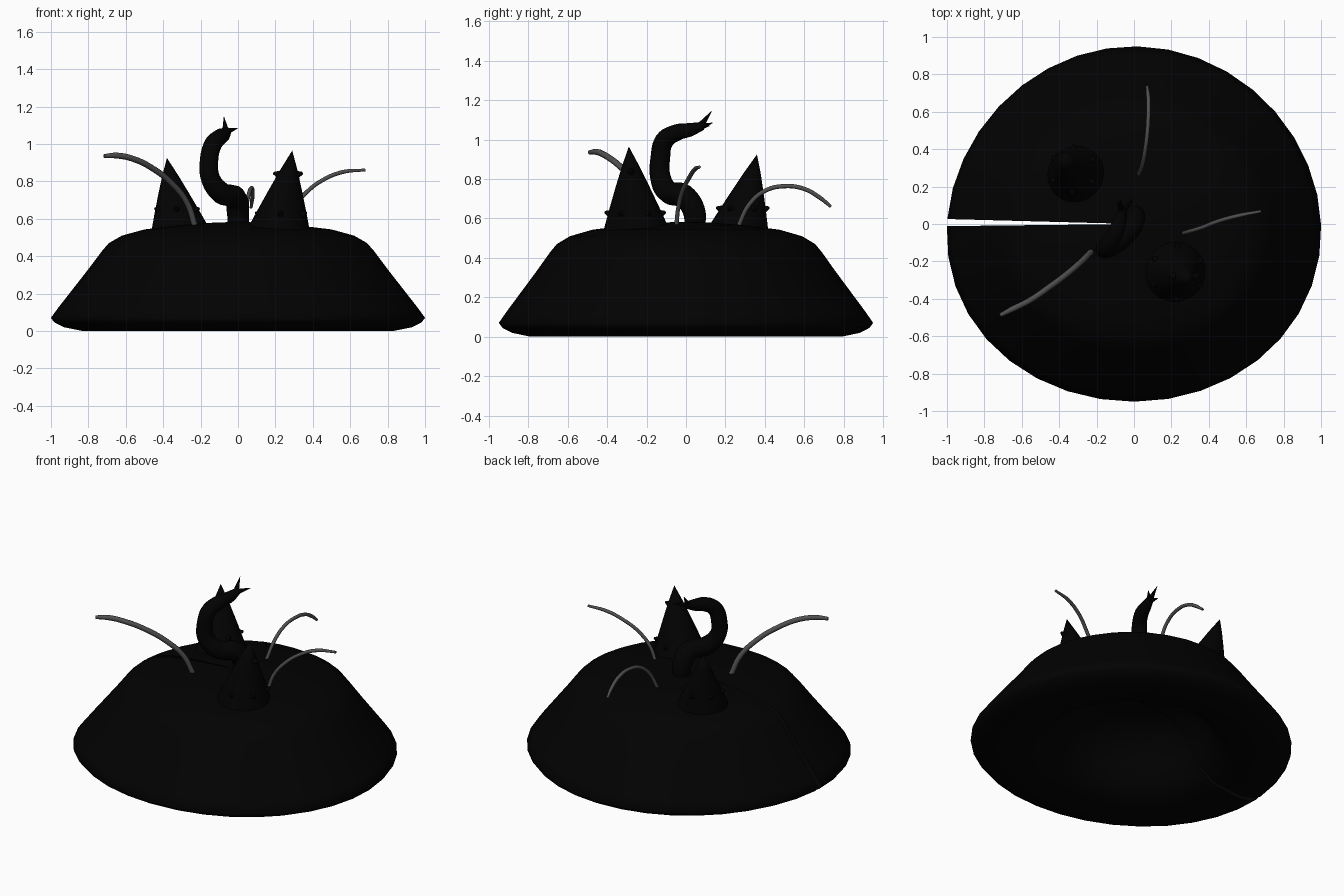
import bpy, bmesh, math
from mathutils import Vector, Matrix

if "Cube" in bpy.data.objects:
    bpy.data.objects.remove(bpy.data.objects["Cube"])


def material(name, v):
    m = bpy.data.materials.new(name)
    m.diffuse_color = (v, v, v, 1)
    m.use_nodes = True
    m.node_tree.nodes["Principled BSDF"].inputs["Base Color"].default_value = m.diffuse_color
    return m


DARK = material("near_black", 0.0005)
GREY = material("dark_grey", 0.08)


def finish(name, bm, mat, angle=40):
    me = bpy.data.meshes.new(name)
    bm.to_mesh(me)
    bm.free()
    ob = bpy.data.objects.new(name, me)
    bpy.context.collection.objects.link(ob)
    me.materials.append(mat)
    bpy.ops.object.select_all(action='DESELECT')
    ob.select_set(True)
    bpy.context.view_layer.objects.active = ob
    bpy.ops.object.shade_smooth_by_angle(angle=math.radians(angle))
    return ob


def tube(name, pts, radii, mat, res=6):
    cu = bpy.data.curves.new(name, 'CURVE')
    cu.dimensions = '3D'
    cu.bevel_depth = 1.0
    cu.bevel_resolution = 3
    cu.resolution_u = res
    cu.use_fill_caps = True
    sp = cu.splines.new('BEZIER')
    sp.bezier_points.add(len(pts) - 1)
    for bp, p, r in zip(sp.bezier_points, pts, radii):
        bp.co = p
        bp.radius = r
        bp.handle_left_type = bp.handle_right_type = 'AUTO'
    cu.materials.append(mat)
    ob = bpy.data.objects.new(name, cu)
    bpy.context.collection.objects.link(ob)
    return ob


# Mound: thick hollow shell revolved with a narrow slit left open on the -x side
profile = [(0, .385), (.2, .375), (.32, .335), (.41, .265), (.47, .18), (.53, .085), (.62, .025),
           (.83, 0), (.93, .02), (.98, .045), (1, .07), (.96, .125), (.80, .33), (.725, .43),
           (.69, .47), (.62, .51), (.5, .543), (.3, .567), (.12, .58), (0, .583)]
SEG = 36
bm = bmesh.new()
start, end = -math.pi + .012, math.pi - .028
rings = []
for i in range(SEG + 1):
    a = start + (end - start) * i / SEG
    c, s = math.cos(a), math.sin(a)
    # slightly wider towards the front, most on the left
    k = .055 if c < 0 else .04
    rings.append([bm.verts.new((r * c * (1 - k * r * s), .95 * r * s, z)) for r, z in profile])
for a, b in zip(rings, rings[1:]):
    for j in range(len(profile) - 1):
        bm.faces.new((a[j], b[j], b[j + 1], a[j + 1]))
bmesh.ops.remove_doubles(bm, verts=bm.verts, dist=1e-5)
finish("mound", bm, DARK, 80)


# Leaning horns studded with small thorns
def horn(name, base, apex, radius, thorn_rows):
    base, apex = Vector(base), Vector(apex)
    bm = bmesh.new()
    levels = [(0, 1), (.25, .77), (.5, .53), (.75, .28)]
    n = 24
    loops = []
    for t, k in levels:
        c = base.lerp(apex, t)
        loops.append([bm.verts.new(c + Vector((math.cos(q), math.sin(q), 0)) * radius * k)
                      for q in (math.tau * i / n for i in range(n))])
    top = bm.verts.new(apex)
    for a, b in zip(loops, loops[1:]):
        for i in range(n):
            bm.faces.new((a[i], a[(i + 1) % n], b[(i + 1) % n], b[i]))
    for i in range(n):
        bm.faces.new((loops[-1][i], loops[-1][(i + 1) % n], top))
    bm.faces.new(loops[0][::-1])
    for t, count, turn in thorn_rows:
        for i in range(count):
            q = turn + math.tau * i / count
            d = Vector((math.cos(q), math.sin(q), .3)).normalized()
            p = base.lerp(apex, t) + Vector((d.x, d.y, 0)) * radius * (1 - t * .95)
            m = Matrix.Translation(p + d * .006) @ d.to_track_quat('Z', 'Y').to_matrix().to_4x4()
            bmesh.ops.create_cone(bm, cap_ends=True, segments=10, radius1=.026, radius2=.006,
                                  depth=.04, matrix=m)
    finish(name, bm, DARK)


horn("front_horn", (.215, -.25, .54), (.29, -.29, .965), .168, [(.2, 6, .5), (.7, 2, 0)])
horn("back_horn", (-.305, .26, .54), (-.38, .36, .925), .157, [(.28, 6, .5)])

# Twisting central stalk
tube("stalk", [(0, .045, .55), (0, .04, .64), (-.015, -.01, .712), (-.085, -.09, .735),
               (-.145, -.13, .81), (-.155, -.13, .91), (-.135, -.11, .995), (-.1, -.05, 1.035),
               (-.075, .02, 1.05), (-.06, .085, 1.07)],
     [.055, .06, .062, .058, .052, .05, .048, .044, .036, .022], DARK, 5)

# Forked spikes at the stalk tip
bm = bmesh.new()
root = Vector((-.065, .07, 1.065))
for tip in ((-.075, .13, 1.145), (0, .135, 1.085), (-.09, .12, 1.07)):
    v = Vector(tip) - root
    m = Matrix.Translation(root + v / 2) @ v.to_track_quat('Z', 'Y').to_matrix().to_4x4()
    bmesh.ops.create_cone(bm, cap_ends=True, segments=8, radius1=.02, radius2=.001,
                          depth=v.length, matrix=m)
finish("stalk_fork", bm, DARK)

# Thin arching feelers
feelers = {
    "left_feeler": ([(-.23, -.15, .56), (-.27, -.19, .68), (-.35, -.26, .785), (-.45, -.335, .865),
                     (-.56, -.41, .92), (-.65, -.455, .938), (-.715, -.488, .935)], .016),
    "right_feeler": ([(.26, -.05, .55), (.295, -.04, .65), (.36, -.02, .735), (.45, .015, .805),
                      (.56, .045, .85), (.68, .068, .861)], .011),
    "back_feeler": ([(.025, .265, .56), (.045, .32, .67), (.06, .40, .74), (.072, .5, .764),
                     (.077, .6, .75), (.076, .68, .705), (.07, .735, .66)], .011),
}
for name, (pts, r) in feelers.items():
    tube(name, pts, [r] * (len(pts) - 1) + [r * .7], GREY)
